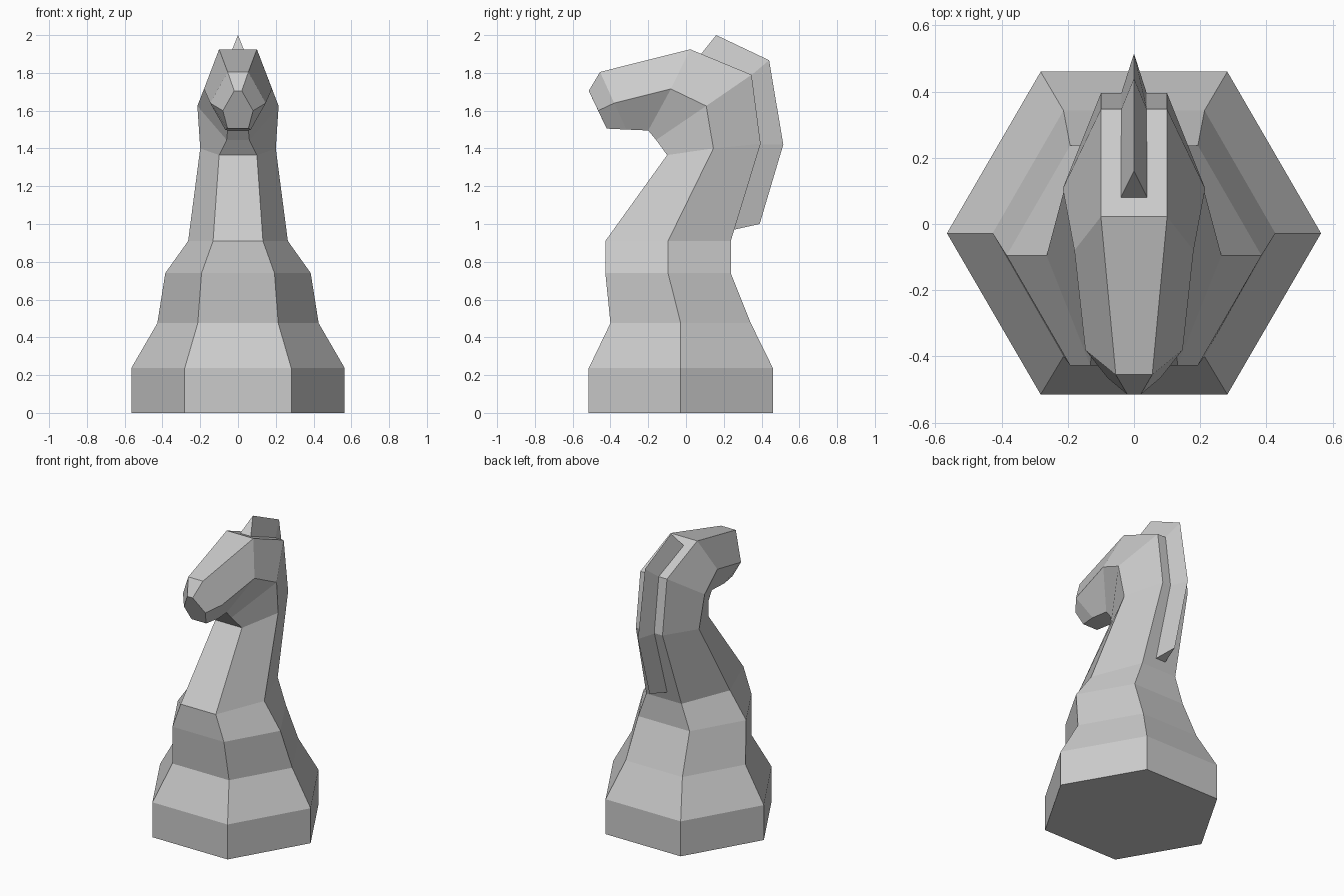
import bpy, bmesh


def loft(name, rings):
    """Skin closed rings of points and cap both ends."""
    bm = bmesh.new()
    loops = [[bm.verts.new(p) for p in ring] for ring in rings]
    n = len(loops[0])
    for a, b in zip(loops, loops[1:]):
        for i in range(n):
            j = (i + 1) % n
            bm.faces.new((a[i], a[j], b[j], b[i]))
    bm.faces.new(loops[0][::-1])
    bm.faces.new(loops[-1])
    bmesh.ops.recalc_face_normals(bm, faces=bm.faces)
    me = bpy.data.meshes.new(name)
    bm.to_mesh(me)
    bm.free()
    ob = bpy.data.objects.new(name, me)
    bpy.context.collection.objects.link(ob)
    return ob


def hexagon(front, side, back):
    """Symmetric six-sided ring from its three right-hand points."""
    half = [front, side, back]
    return half + [(-x, y, z) for x, y, z in reversed(half)]


# Base, chest, neck and head: one hexagonal sweep that bends forward
level = [  # z, front/back half width, side half width, y of front, side, back
    (0.00, 0.282, 0.565, -0.515, -0.028, 0.46),
    (0.237, 0.282, 0.565, -0.515, -0.028, 0.46),
    (0.475, 0.213, 0.427, -0.40, -0.028, 0.343),
    (0.74, 0.193, 0.385, -0.427, -0.095, 0.237),
    (0.91, 0.132, 0.264, -0.427, -0.095, 0.237),
]
rings = [hexagon((w, f, z), (s, m, z), (w, b, z)) for z, w, s, f, m, b in level]
rings += [
    hexagon((0.10, -0.10, 1.365), (0.20, 0.145, 1.40), (0.10, 0.395, 1.425)),     # neck
    hexagon((0.06, -0.158, 1.445), (0.215, 0.107, 1.625), (0.10, 0.347, 1.79)),   # jaw
    hexagon((0.055, -0.20, 1.495), (0.18, -0.08, 1.715), (0.10, 0.022, 1.925)),   # brow
    hexagon((0.068, -0.315, 1.50), (0.147, -0.38, 1.64), (0.055, -0.455, 1.805)), # muzzle
    hexagon((0.055, -0.42, 1.505), (0.08, -0.465, 1.60), (0.02, -0.515, 1.705)),  # nose
]
loft("horse_body", rings)

# Mane: triangular ridge running over the crown and down the neck
mane = [  # root y, z and ridge y, z
    (0.08, 1.90, 0.16, 2.00),
    (0.343, 1.785, 0.44, 1.867),
    (0.39, 1.422, 0.515, 1.42),
    (0.245, 0.968, 0.39, 1.00),
]
loft("mane", [[(-0.04, y, z), (0.04, y, z), (0, ry, rz)] for y, z, ry, rz in mane])
